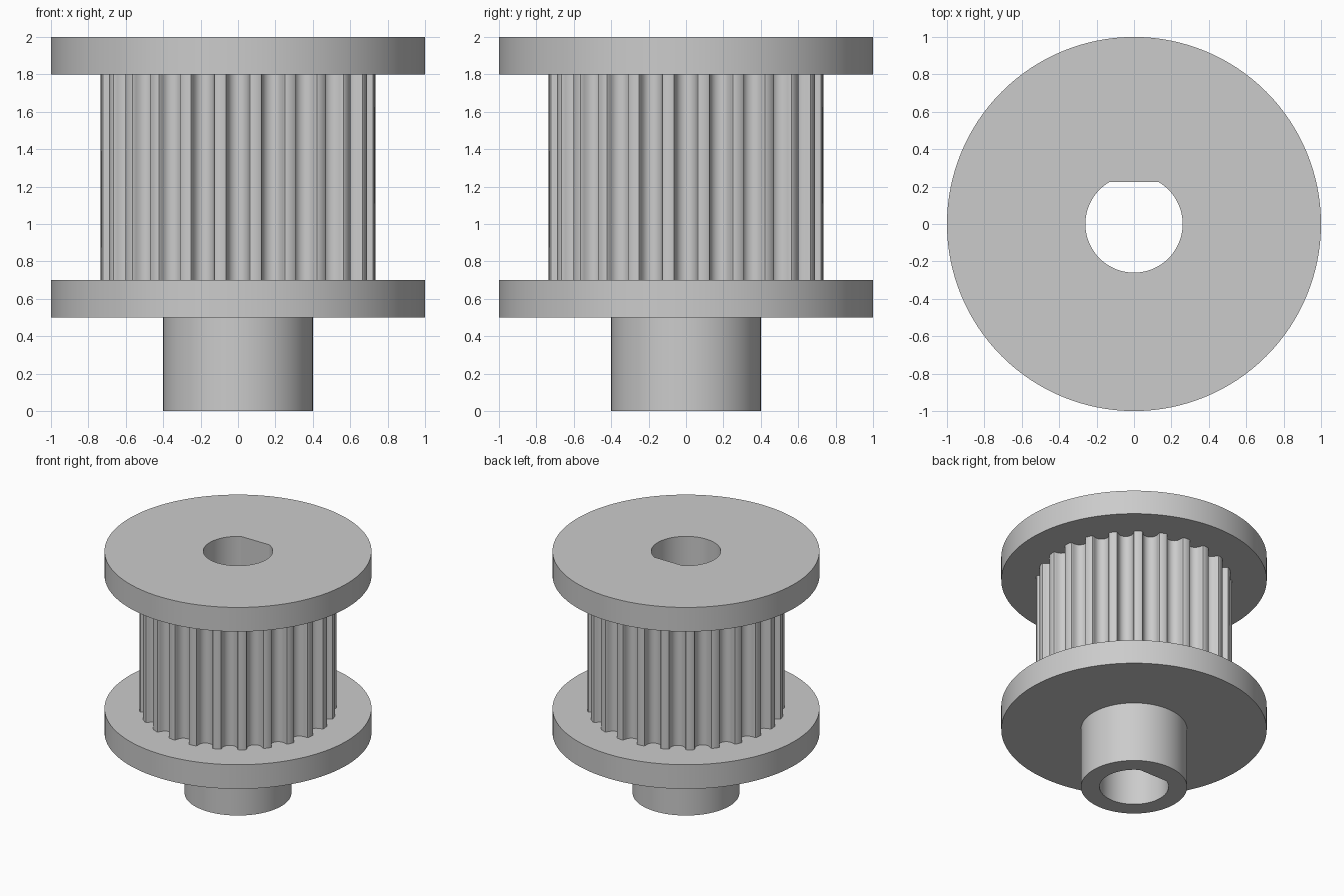
import bpy, bmesh, math
from mathutils import Matrix, Vector

if "Cube" in bpy.data.objects:
    bpy.data.objects.remove(bpy.data.objects["Cube"])

grey = bpy.data.materials.new("plain grey")
grey.use_nodes = True
grey.diffuse_color = (0.6, 0.6, 0.6, 1)
grey.node_tree.nodes["Principled BSDF"].inputs["Base Color"].default_value = grey.diffuse_color

TEETH = 24
TOOTH_RADIUS = 0.7385
BORE_RADIUS, BORE_FLAT = 0.26, 0.225


def arc(radius, start, end, steps):
    return [Vector((radius * math.cos(a), radius * math.sin(a)))
            for a in (start + (end - start) * i / steps for i in range(steps + 1))]


def circle(radius, steps=128):
    return arc(radius, 0, math.tau, steps)[:-1]


def bore_profile():
    # Round shaft hole with one flat on the back side
    a = math.asin(BORE_FLAT / BORE_RADIUS)
    return arc(BORE_RADIUS, math.pi - a, math.tau + a, 72)


def toothed_profile():
    # Half of one belt groove: distance from its centre line, depth
    half = [(0.0747, 0), (0.0648, 0.0037), (0.0598, 0.0131), (0.0579, 0.0238),
            (0.0547, 0.0343), (0.0505, 0.0444), (0.0452, 0.054),
            (0.0358, 0.0637), (0.0248, 0.0707), (0.0127, 0.075)]
    groove = [(-x, d) for x, d in half] + [(0, 0.0765)] + half[::-1]
    mouth = math.sqrt(TOOTH_RADIUS ** 2 - half[0][0] ** 2)
    points = []
    for i in range(TEETH):
        turn = Matrix.Rotation(math.tau * i / TEETH, 2)
        points += [turn @ Vector((mouth - d, x)) for x, d in groove]
    return points


def pierced_part(name, outline, bottom, top):
    # Extrude an outline with the shaft hole through it
    bm = bmesh.new()
    edges = []
    for loop in (outline, bore_profile()):
        verts = [bm.verts.new((p.x, p.y, bottom)) for p in loop]
        edges += [bm.edges.new((v, verts[i - 1])) for i, v in enumerate(verts)]
    bmesh.ops.triangle_fill(bm, edges=edges, use_beauty=True)
    grown = bmesh.ops.extrude_face_region(bm, geom=bm.faces[:], use_keep_orig=True)
    bmesh.ops.translate(bm, vec=(0, 0, top - bottom),
                        verts=[g for g in grown["geom"] if isinstance(g, bmesh.types.BMVert)])
    bmesh.ops.recalc_face_normals(bm, faces=bm.faces[:])
    mesh = bpy.data.meshes.new(name)
    bm.to_mesh(mesh)
    bm.free()
    mesh.materials.append(grey)
    obj = bpy.data.objects.new(name, mesh)
    bpy.context.collection.objects.link(obj)
    bpy.ops.object.select_all(action="DESELECT")
    obj.select_set(True)
    bpy.context.view_layer.objects.active = obj
    bpy.ops.object.shade_smooth_by_angle(angle=math.radians(30))


pierced_part("hub", circle(0.4), 0, 0.5)
pierced_part("lower_flange", circle(1), 0.5, 0.7)
pierced_part("toothed_drum", toothed_profile(), 0.7, 1.8)
pierced_part("upper_flange", circle(1), 1.8, 2)
